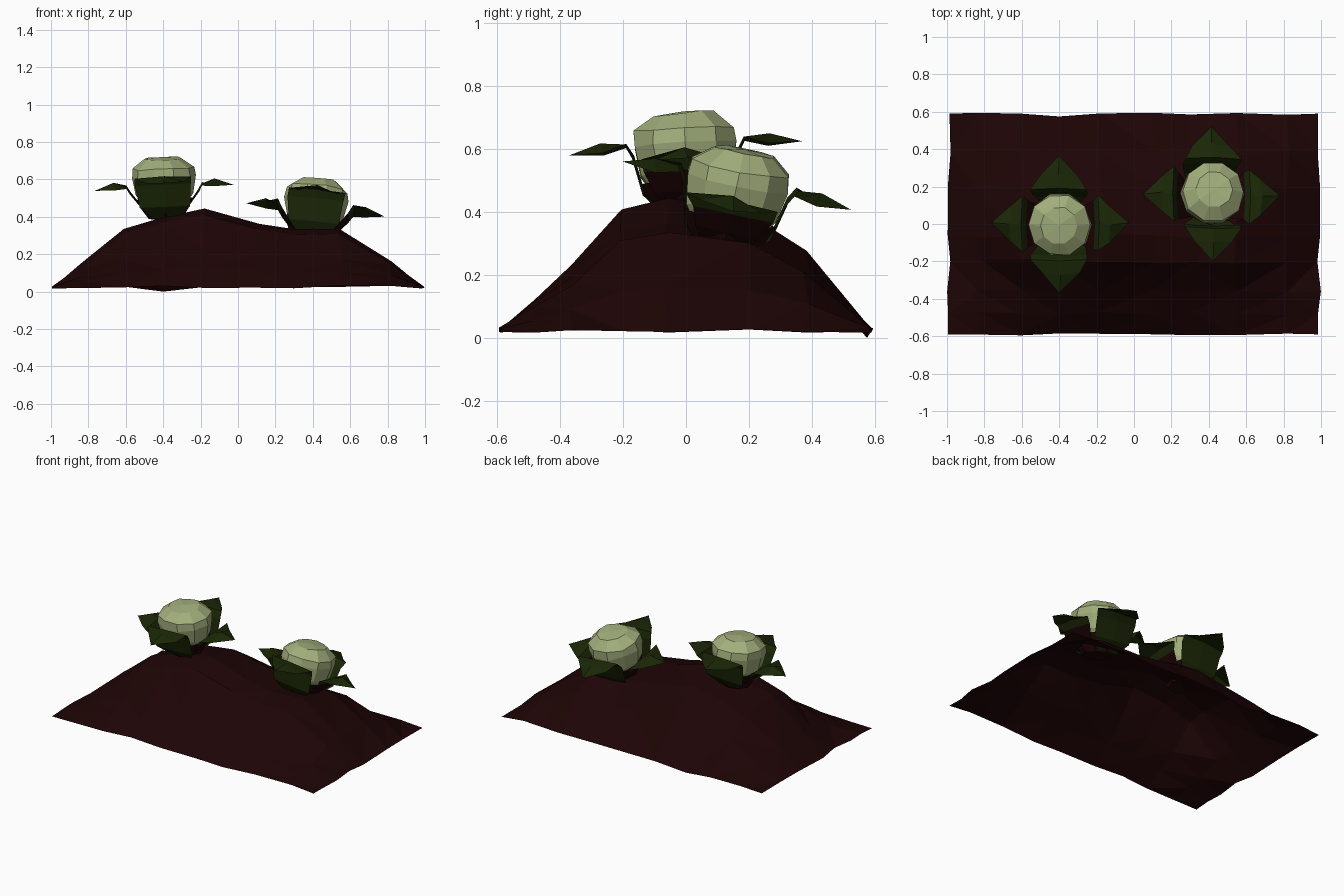
import bpy, bmesh, math, random
from mathutils import Matrix, Vector

random.seed(4)
old = bpy.data.objects.get("Cube")
if old:
    bpy.data.objects.remove(old, do_unlink=True)


def material(name, rgb):
    m = bpy.data.materials.new(name)
    m.use_nodes = True
    m.diffuse_color = (*rgb, 1)
    bsdf = next(n for n in m.node_tree.nodes if n.type == 'BSDF_PRINCIPLED')
    bsdf.inputs["Base Color"].default_value = (*rgb, 1)
    bsdf.inputs["Roughness"].default_value = 0.9
    return m


SOIL = material("dark soil", (0.0125, 0.0013, 0.0016))
LEAF = material("dark leaf green", (0.0105, 0.0195, 0.0018))
HEAD = material("pale green", (0.36, 0.425, 0.20))


def add_object(name, bm, mats, matrix=None):
    bmesh.ops.recalc_face_normals(bm, faces=bm.faces)
    mesh = bpy.data.meshes.new(name)
    bm.to_mesh(mesh)
    bm.free()
    for mat in mats:
        mesh.materials.append(mat)
    ob = bpy.data.objects.new(name, mesh)
    if matrix:
        ob.matrix_world = matrix
    bpy.context.collection.objects.link(ob)


def sheet(bm, rows):
    """Bridge rows of points with faces; rows have equal length."""
    grid = [[bm.verts.new(p) for p in row] for row in rows]
    for a, b in zip(grid, grid[1:]):
        for i in range(len(a) - 1):
            bm.faces.new((a[i], a[i + 1], b[i + 1], b[i]))


# Soil mound: a ridge profile along x shaped by a cross profile along y
ridge = [(-1, .025), (-.83, .15), (-.6, .34), (-.4, .405), (-.18, .45),
         (.1, .37), (.3, .34), (.55, .335), (.82, .17), (1, .025)]
cross = [(-.59, 0), (-.48, .25), (-.36, .49), (-.2, .92), (-.06, 1),
         (.2, .89), (.38, .6), (.59, 0)]
rows = []
for j, (y, c) in enumerate(cross):
    row = []
    for i, (x, h) in enumerate(ridge):
        side = i in (0, len(ridge) - 1)
        end = j in (0, len(cross) - 1)
        z = .022 + (h - .025) * c
        px, py = x, y
        if side:
            px -= math.copysign(random.uniform(0, .02), x)
            z += random.uniform(-.006, .006)
        elif end:
            py += random.uniform(-.006, .006)
            z += random.uniform(-.006, .012)
        else:
            px += random.uniform(-.015, .015)
            py += random.uniform(-.012, .012)
            z += random.uniform(-.008, .005)
        if end and i == 3 and j:
            z, py = 0, .575
        row.append((px, py, z))
    rows.append(row)
bm = bmesh.new()
sheet(bm, rows)
bmesh.ops.triangulate(bm, faces=bm.faces)
add_object("soil_mound", bm, [SOIL])


def lathe(name, profile, sides, mat, matrix, jitter=0):
    """Faceted round body from (radius, height) pairs, closed at both ends."""
    bm = bmesh.new()
    rings = []
    for r, z in profile:
        ring = []
        for k in range(sides):
            a = math.tau * k / sides
            rr = r * (1 + random.uniform(-jitter, jitter))
            ring.append(bm.verts.new((rr * math.cos(a), rr * math.sin(a),
                                      z + random.uniform(-jitter, jitter) * .2)))
        rings.append(ring)
    for a, b in zip(rings, rings[1:]):
        for k in range(sides):
            n = (k + 1) % sides
            bm.faces.new((a[k], a[n], b[n], b[k]))
    for ring, z in ((rings[0], profile[0][1]), (rings[-1], profile[-1][1] + .008)):
        tip = bm.verts.new((0, 0, z))
        for k in range(sides):
            bm.faces.new((ring[k], ring[(k + 1) % sides], tip))
    add_object(name, bm, [mat], matrix)


# Leaf rows: radius, height, half width, drop of the edges below the midrib
tall_leaf = [(.09, -.01, .08, 0), (.145, .05, .135, 0), (.172, .17, .15, 0),
             (.195, .215, .152, .005), (.27, .222, .1, .035), (.372, .19, .004, 0)]
low_leaf = [(.07, -.01, .07, 0), (.135, .05, .1, 0), (.185, .115, .13, 0),
            (.21, .16, .15, .005), (.27, .182, .1, .035), (.372, .143, .004, 0)]


def leaf(name, angle, profile, brown_below, matrix):
    rows = []
    for r, z, w, drop in profile:
        skew = random.uniform(-.008, .008)
        rows.append([(r - .008, -w + skew, z - drop), (r, skew, z),
                     (r - .008, w + skew, z - drop)])
    bm = bmesh.new()
    sheet(bm, rows)
    for f in bm.faces:
        f.material_index = int(f.calc_center_median().z < brown_below)
    add_object(name, bm, [LEAF, SOIL], matrix @ Matrix.Rotation(angle, 4, 'Z'))


# Plants: tilted stem, round head, two low side leaves with brown stalks,
# taller front and back leaves
def plant(side, position, tilt_x, tilt_y):
    m = (Matrix.Translation(Vector(position))
         @ Matrix.Rotation(math.radians(tilt_x), 4, 'X')
         @ Matrix.Rotation(math.radians(tilt_y), 4, 'Y'))
    lathe(side + "_stem", [(.09, -.02), (.125, .03), (.15, .085)], 8, SOIL, m)
    lathe(side + "_head", [(.11, .05), (.152, .11), (.17, .2), (.166, .25),
                           (.1, .3)], 10, HEAD, m, .025)
    for k, word in enumerate(("left", "back", "right", "front")):
        low = k % 2 == 0
        leaf(f"{side}_{word}_leaf", k * math.pi / 2,
             low_leaf if low else tall_leaf, .09 if low else -1, m)


plant("right_plant", (-.388, .01, .412), 3.5, -2.5)
plant("left_plant", (.4, .122, .298), -12, 5.5)
